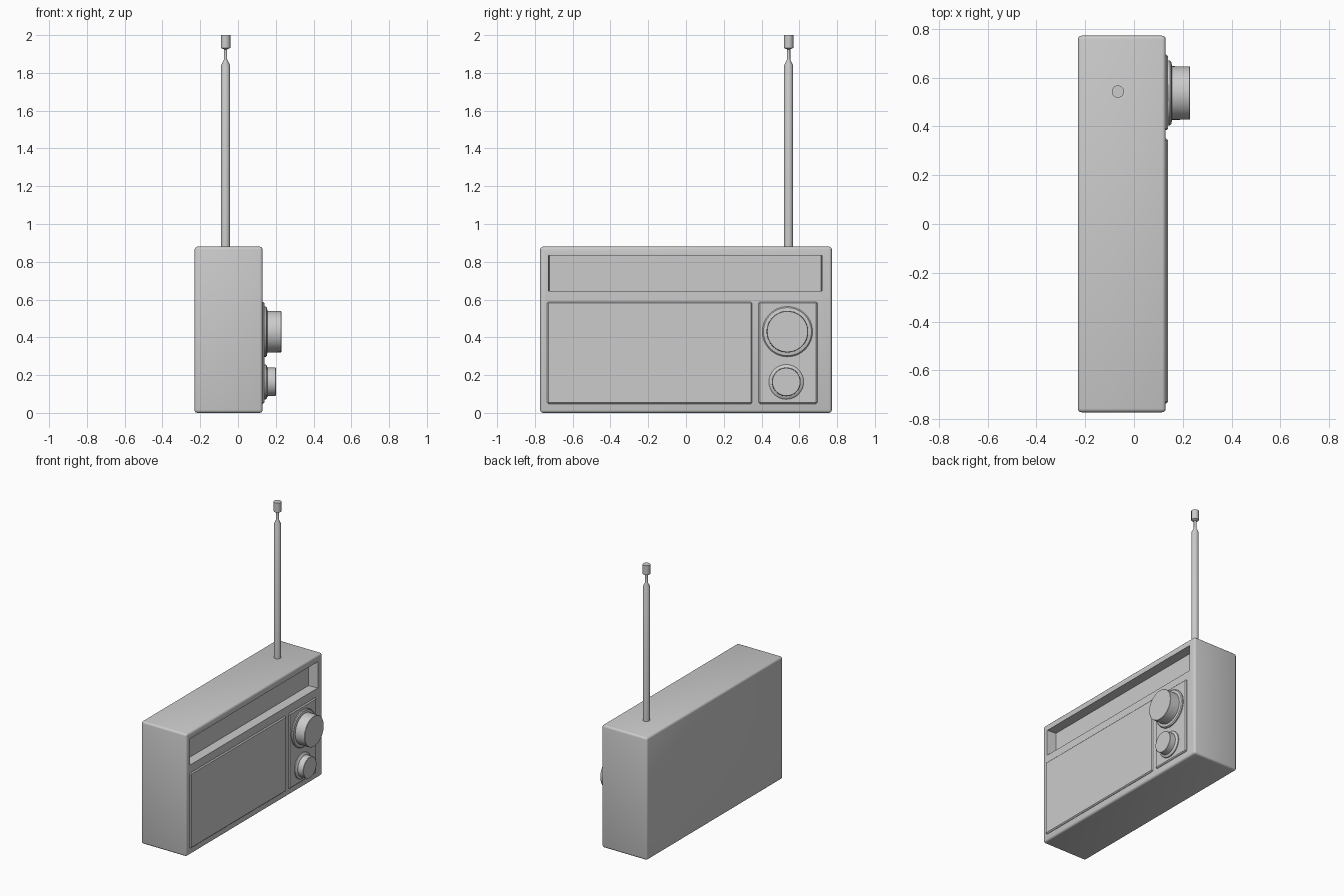
import bpy, bmesh, math

if "Cube" in bpy.data.objects:
    bpy.data.objects.remove(bpy.data.objects["Cube"])


def new_object(name, bm):
    bmesh.ops.recalc_face_normals(bm, faces=bm.faces)
    mesh = bpy.data.meshes.new(name)
    bm.to_mesh(mesh)
    bm.free()
    ob = bpy.data.objects.new(name, mesh)
    bpy.context.collection.objects.link(ob)
    return ob


def activate(ob):
    bpy.ops.object.select_all(action='DESELECT')
    ob.select_set(True)
    bpy.context.view_layer.objects.active = ob


def smooth(ob, deg=30):
    activate(ob)
    bpy.ops.object.shade_smooth_by_angle(angle=math.radians(deg))


def box(name, x, y, z):
    bm = bmesh.new()
    bmesh.ops.create_cube(bm, size=1)
    for v in bm.verts:
        v.co = [(a[0] + a[1]) / 2 + c * (a[1] - a[0]) for a, c in zip((x, y, z), v.co)]
    return new_object(name, bm)


def turned(name, profile, centre, axis, steps=48):
    """Revolve (distance along axis, radius) points about the x or z axis."""
    bm = bmesh.new()
    rings = []
    for d, r in profile:
        ring = []
        for i in range(steps):
            a = math.tau * i / steps
            u, v = r * math.cos(a), r * math.sin(a)
            co = (d, centre[0] + u, centre[1] + v) if axis == 'x' else (centre[0] + u, centre[1] + v, d)
            ring.append(bm.verts.new(co))
        rings.append(ring)
    for a, b in zip(rings, rings[1:]):
        for i in range(steps):
            j = (i + 1) % steps
            bm.faces.new((a[i], a[j], b[j], b[i]))
    bm.faces.new(rings[0])
    bm.faces.new(rings[-1])
    ob = new_object(name, bm)
    smooth(ob)
    return ob


# Case with softened edges
case = box("radio_case", (-0.23, 0.13), (-0.772, 0.772), (0, 0.88))
bev = case.modifiers.new("Bevel", 'BEVEL')
bev.width, bev.segments = 0.015, 3

# Dial window recess, slightly narrower at its back
cutter = box("dial_cutter", (0.06, 0.20), (-0.735, 0.725), (0.645, 0.833))
for v in cutter.data.vertices:
    if v.co.x < 0.1:
        v.co.y = -0.722 if v.co.y < 0 else 0.715
cutter.hide_render = True
cut = case.modifiers.new("Dial recess", 'BOOLEAN')
cut.operation, cut.object, cut.solver = 'DIFFERENCE', cutter, 'EXACT'
activate(case)
for m in list(case.modifiers):
    bpy.ops.object.modifier_apply(modifier=m.name)
bpy.data.objects.remove(cutter)
smooth(case)

# Raised speaker and control panels
for name, y in (("speaker_panel", (-0.735, 0.35)), ("control_panel", (0.385, 0.695))):
    panel = box(name, (0.11, 0.14), y, (0.048, 0.588))
    activate(panel)
    b = panel.modifiers.new("Bevel", 'BEVEL')
    b.width, b.segments = 0.007, 1
    bpy.ops.object.modifier_apply(modifier=b.name)

# Tuning and volume knobs, each with a flared skirt
for name, centre, base, cap, end in (("tuning_knob", (0.537, 0.43), 0.133, 0.109, 0.23),
                                     ("volume_knob", (0.531, 0.164), 0.092, 0.075, 0.20)):
    turned(name, [(0.13, base), (0.147, base), (0.153, base - 0.006), (0.156, cap + 0.001),
                  (end - 0.002, cap), (end, cap - 0.002)], centre, 'x', 64)

# Antenna rod with narrow neck and tip
turned("antenna", [(0.86, 0.024), (1.84, 0.024), (1.87, 0.009), (1.925, 0.009),
                   (1.932, 0.025), (2.0, 0.025)], (-0.066, 0.543), 'z', 32)
